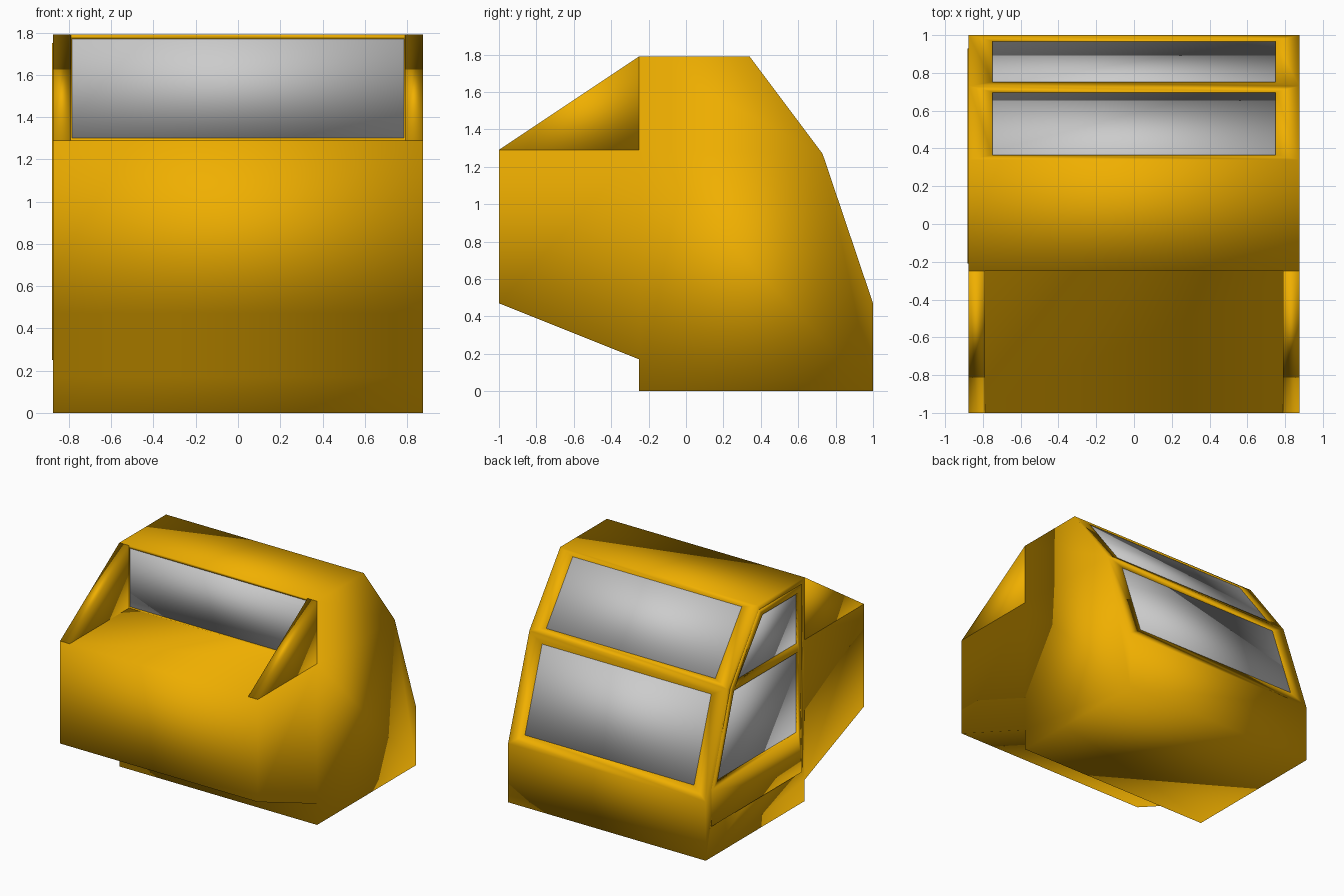
import bpy, bmesh
from mathutils import Vector

if "Cube" in bpy.data.objects:
    bpy.data.objects.remove(bpy.data.objects["Cube"])

W = 0.875
yellow = bpy.data.materials.new("yellow_paint")
yellow.diffuse_color = (0.87, 0.43, 0.0, 1)
yellow.use_nodes = True
yellow.node_tree.nodes["Principled BSDF"].inputs["Base Color"].default_value = yellow.diffuse_color


def prism(name, pts, x0, x1, mat=None):
    """Extrude a (y, z) side profile from x0 to x1."""
    bm = bmesh.new()
    face = bm.faces.new([bm.verts.new((x0, y, z)) for y, z in pts])
    ext = bmesh.ops.extrude_face_region(bm, geom=[face])
    verts = [g for g in ext["geom"] if isinstance(g, bmesh.types.BMVert)]
    bmesh.ops.translate(bm, verts=verts, vec=(x1 - x0, 0, 0))
    bmesh.ops.recalc_face_normals(bm, faces=bm.faces)
    me = bpy.data.meshes.new(name)
    bm.to_mesh(me)
    bm.free()
    ob = bpy.data.objects.new(name, me)
    bpy.context.collection.objects.link(ob)
    if mat:
        me.materials.append(mat)
    return ob


def cut(target, cutter):
    mod = target.modifiers.new("cut", 'BOOLEAN')
    mod.operation = 'DIFFERENCE'
    mod.solver = 'EXACT'
    mod.object = cutter
    bpy.context.view_layer.objects.active = target
    bpy.ops.object.modifier_apply(modifier=mod.name)
    bpy.data.objects.remove(cutter)


def strip(a, b, out, deep):
    """Band profile along a -> b, between two offsets along its outward normal."""
    a, b = Vector(a), Vector(b)
    d = (b - a).normalized()
    n = Vector((-d.y, d.x))
    return [a + n * out, b + n * out, b + n * deep, a + n * deep]


# main cab shell, with the ledge in front of the windscreen
shell = prism("cab_shell", [(-1, 1.29), (-0.25, 1.29), (-0.25, 1.79), (0.34, 1.79),
                            (0.73, 1.27), (1, 0.47), (1, 0), (-0.25, 0),
                            (-0.25, 0.17), (-1, 0.47)], -W, W, yellow)

# side cheeks flanking the windscreen
for side, s in (("left", -1), ("right", 1)):
    prism(side + "_cheek", [(-1, 1.29), (-0.25, 1.29), (-0.25, 1.79)], s * 0.79, s * W, yellow)

# windscreen and the two rear windows, set just inside their openings
panes = [("windscreen", (-0.25, 1.30), (-0.25, 1.77), 0.785),
         ("rear_upper_window", (0.365, 1.757), (0.70, 1.31), 0.75),
         ("rear_lower_window", (0.752, 1.205), (0.97, 0.559), 0.75)]
for name, a, b, w in panes:
    cut(shell, prism("cutter", strip(a, b, 0.05, -0.06), -w, w))
    prism(name, strip(a, b, -0.005, -0.06), -w, w)

# left door, standing slightly proud of the shell
door = prism("left_door", [(-0.21, 1.75), (0.33, 1.75), (0.69, 1.26), (0.93, 0.53),
                           (0.93, 0.25), (-0.21, 0.25)], -W - 0.006, -W + 0.03, yellow)

# door windows
door_panes = [("door_upper_window", [(-0.16, 1.70), (0.29, 1.70), (0.61, 1.29), (-0.16, 1.29)]),
              ("door_lower_window", [(-0.16, 1.23), (0.65, 1.23), (0.86, 0.58), (-0.16, 0.58)])]
for name, pts in door_panes:
    for part in (shell, door):
        cut(part, prism("cutter", pts, -W - 0.1, -W + 0.05))
    prism(name, pts, -W + 0.015, -W + 0.05)

# soft shading that rolls over every edge
for ob in bpy.context.collection.objects:
    ob.data.shade_smooth()
